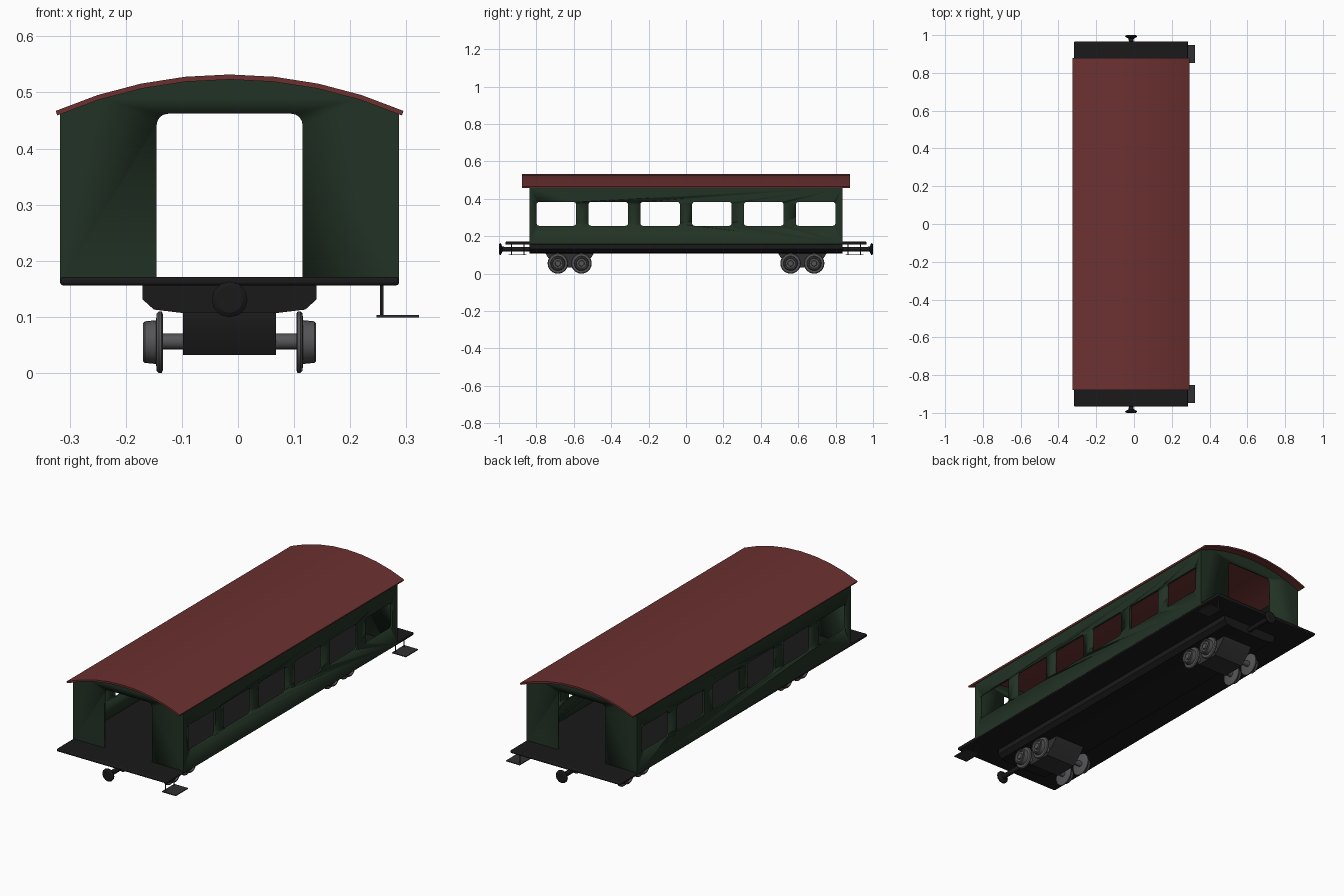
import bpy, bmesh, math
from mathutils import Vector

if "Cube" in bpy.data.objects:
    bpy.data.objects.remove(bpy.data.objects["Cube"])

CX = -0.015  # centreline of the coach (the steps stick out on one side only)


def material(name, r, g, b):
    m = bpy.data.materials.new(name)
    m.diffuse_color = (r, g, b, 1)
    m.use_nodes = True
    m.node_tree.nodes["Principled BSDF"].inputs["Base Color"].default_value = m.diffuse_color
    return m


GREEN = material("green_paint", 0.016, 0.032, 0.018)
RED = material("red_roof", 0.15, 0.03, 0.03)
BLACK = material("black_frame", 0.010, 0.010, 0.010)
DARK = material("dark_iron", 0.03, 0.03, 0.032)
STEEL = material("wheel_steel", 0.09, 0.09, 0.095)


def finish(bm, name, mat, bevel=0, smooth=True):
    bmesh.ops.recalc_face_normals(bm, faces=bm.faces)
    me = bpy.data.meshes.new(name)
    bm.to_mesh(me)
    bm.free()
    ob = bpy.data.objects.new(name, me)
    bpy.context.collection.objects.link(ob)
    if mat:
        me.materials.append(mat)
    if bevel:
        mod = ob.modifiers.new("bevel", 'BEVEL')
        mod.width, mod.segments, mod.limit_method = bevel, 2, 'ANGLE'
    if smooth:
        bpy.ops.object.select_all(action='DESELECT')
        ob.select_set(True)
        bpy.context.view_layer.objects.active = ob
        bpy.ops.object.shade_smooth_by_angle(angle=math.radians(30))
    return ob


def prism(name, pts, axis, a, b, mat=None, bevel=0):
    """Extrude a profile: (x, z) along y, or (y, z) along x."""
    bm = bmesh.new()
    place = (lambda p, t: (p[0], t, p[1])) if axis == 'y' else (lambda p, t: (t, p[0], p[1]))
    lo = [bm.verts.new(place(p, a)) for p in pts]
    hi = [bm.verts.new(place(p, b)) for p in pts]
    bm.faces.new(lo)
    bm.faces.new(hi)
    for i in range(len(pts)):
        j = (i + 1) % len(pts)
        bm.faces.new((lo[i], lo[j], hi[j], hi[i]))
    return finish(bm, name, mat, bevel)


def box(name, x0, x1, y0, y1, z0, z1, mat=None, bevel=0):
    return prism(name, [(x0, z0), (x1, z0), (x1, z1), (x0, z1)], 'y', y0, y1, mat, bevel)


def lathe(name, prof, centre, direction, n, mat):
    """Spin (radius, distance) points around a direction from centre."""
    d = Vector(direction)
    u = Vector((0, 0, 1)) if abs(d.z) < 0.5 else Vector((1, 0, 0))
    v = d.cross(u)
    bm = bmesh.new()
    rings = []
    for r, t in prof:
        rings.append([bm.verts.new(Vector(centre) + d * t + r * (
            u * math.cos(2 * math.pi * k / n) + v * math.sin(2 * math.pi * k / n)))
            for k in range(n)])
    for p, q in zip(rings, rings[1:]):
        for k in range(n):
            m = (k + 1) % n
            bm.faces.new((p[k], p[m], q[m], q[k]))
    bm.faces.new(rings[0])
    bm.faces.new(rings[-1])
    return finish(bm, name, mat)


def round_rect(c0, c1, z0, z1, r):
    pts = []
    for cx, cz, start in ((c1 - r, z1 - r, 0), (c0 + r, z1 - r, 90),
                          (c0 + r, z0 + r, 180), (c1 - r, z0 + r, 270)):
        for k in range(5):
            t = math.radians(start + k * 22.5)
            pts.append((cx + r * math.cos(t), cz + r * math.sin(t)))
    return pts


def arch(half, edge_z, rise, n=8):
    """Circular arc from -half to +half about the centreline."""
    R = (half ** 2 + rise ** 2) / (2 * rise)
    a = math.asin(half / R)
    return [(CX + R * math.sin(a * (2 * k / n - 1)),
             edge_z + rise - R + R * math.cos(a * (2 * k / n - 1))) for k in range(n + 1)]


# Body shell: arched prism, hollowed, with windows and end doorways cut out
HW = 0.302
body = prism("coach_body", [(CX + HW, 0.16), (CX - HW, 0.16)] + arch(HW, 0.462, 0.062),
             'y', -0.838, 0.838, GREEN)
cutters = [box("hollow", CX - HW + 0.01, CX + HW - 0.01, -0.828, 0.828, 0.1, 0.7),
           prism("doorway", round_rect(CX - 0.13, CX + 0.13, 0.1, 0.462, 0.02), 'y', -1, 1)]
for i in range(6):
    y = -0.693 + i * 0.2772
    cutters.append(prism("window", round_rect(y - 0.106, y + 0.106, 0.256, 0.383, 0.014),
                         'x', -0.6, 0.6))
bpy.context.view_layer.objects.active = body
for i, c in enumerate(cutters):
    mod = body.modifiers.new("cut%d" % i, 'BOOLEAN')
    mod.operation, mod.solver, mod.object = 'DIFFERENCE', 'EXACT', c
    while body.modifiers[0] != mod:
        bpy.ops.object.modifier_move_to_index(modifier=mod.name, index=0)
    bpy.ops.object.modifier_apply(modifier=mod.name)
    bpy.data.objects.remove(c)

# Roof: thin arched sheet
prism("roof", arch(0.31, 0.467, 0.065) + arch(0.307, 0.459, 0.064)[::-1],
      'y', -0.878, 0.878, RED)

# Floor with end platforms, and the rounded underframe below it
box("floor_platform", CX - HW, CX + HW, -0.966, 0.966, 0.156, 0.171, BLACK, 0.005)
half = [(0.155, 0.157), (0.155, 0.131), (0.135, 0.113), (0.085, 0.107)]
prism("underframe", [(CX + u, z) for u, z in half] + [(CX - u, z) for u, z in half[::-1]],
      'y', -0.838, 0.838, BLACK)

for e, end in ((-1, "front"), (1, "rear")):
    # Bogie block with sloping ends
    yb = e * 0.622
    prism(end + "_bogie", [(yb - 0.13, 0.109), (yb - 0.115, 0.085), (yb - 0.06, 0.032),
                           (yb + 0.06, 0.032), (yb + 0.115, 0.085), (yb + 0.13, 0.109)],
          'x', CX - 0.083, CX + 0.083, DARK)
    # Wheelsets
    for dy in (-0.063, 0.063):
        lathe(end + "_axle", [(0.014, -0.13), (0.014, 0.13)], (CX, yb + dy, 0.056),
              (1, 0, 0), 16, STEEL)
        for s in (-1, 1):
            lathe(end + "_wheel",
                  [(0.050, 0.119), (0.055, 0.121), (0.055, 0.126), (0.051, 0.130),
                   (0.039, 0.131), (0.037, 0.151), (0.034, 0.154), (0.029, 0.154),
                   (0.026, 0.147), (0.016, 0.147), (0.014, 0.153)],
                  (CX, yb + dy, 0.055), (s, 0, 0), 24, STEEL)
    # Coupler: rod flaring to a round head
    lathe(end + "_coupler", [(0.012, 0.83), (0.012, 0.966), (0.014, 0.982), (0.031, 0.99),
                             (0.032, 0.995), (0.024, 1.0)],
          (CX, 0, 0.131), (0, e, 0), 12, BLACK)
    # Hanging step on the right side
    ys = e * 0.9
    box(end + "_step", 0.247, 0.323, ys - 0.048, ys + 0.048, 0.099, 0.103, DARK)
    for dy in (-0.033, 0.033):
        lathe(end + "_step_hanger", [(0.003, 0), (0.003, 0.058)], (0.256, ys + dy, 0.101),
              (0, 0, 1), 8, DARK)
